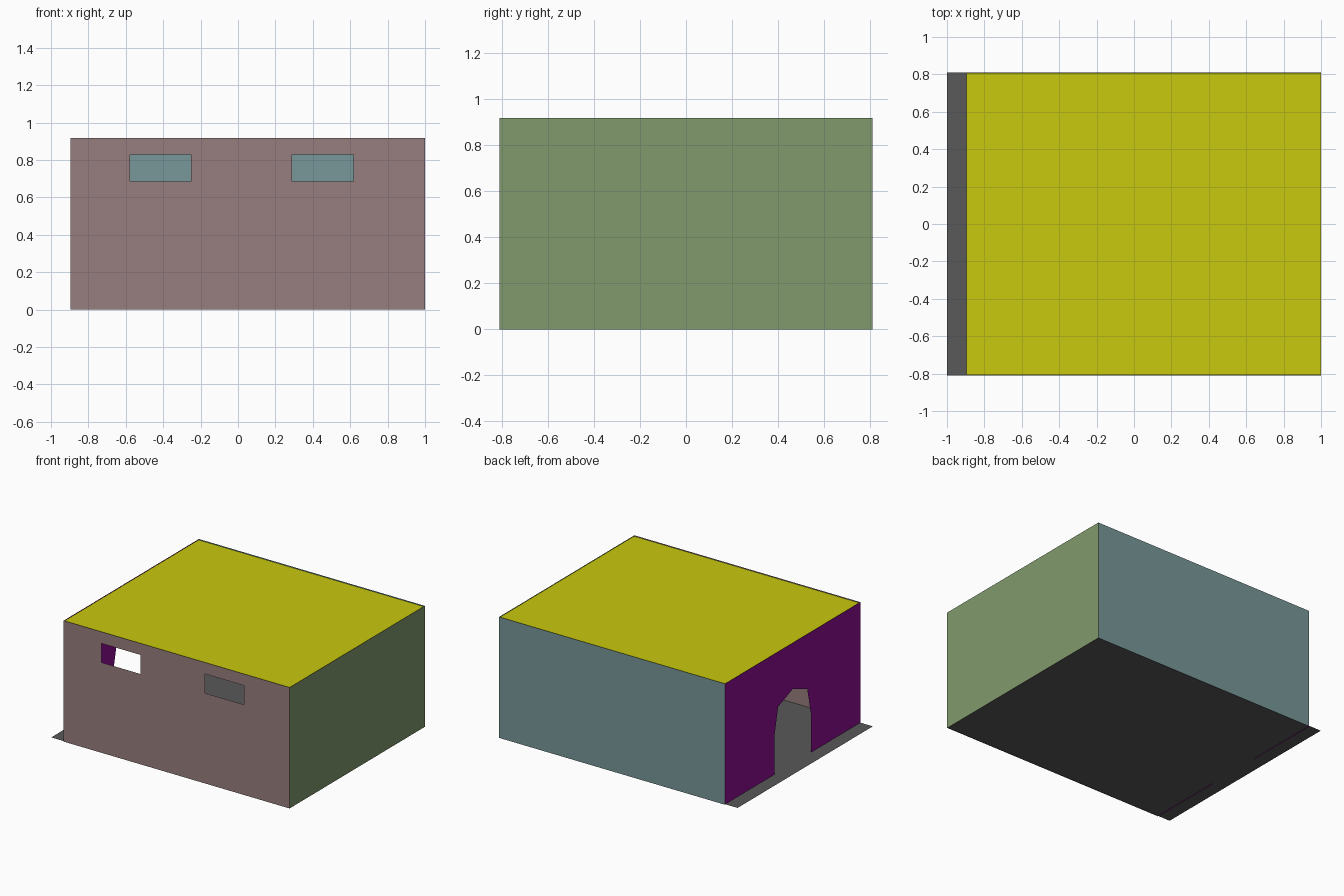
import bpy, bmesh
from mathutils import Vector

if "Cube" in bpy.data.objects:
    bpy.data.objects.remove(bpy.data.objects["Cube"])

LEFT, RIGHT, SIDE, TOP = -0.895, 1.0, 0.81, 0.918
FLOOR_Z, ROOF_Z = 0.004, 0.912


def panel(name, polys, color, outward):
    """Thin sheet made of flat polygons, all facing the outward direction."""
    bm = bmesh.new()
    for poly in polys:
        bm.faces.new([bm.verts.new(p) for p in poly])
    bmesh.ops.remove_doubles(bm, verts=bm.verts, dist=1e-5)
    bm.normal_update()
    for f in bm.faces:
        if f.normal.dot(Vector(outward)) < 0:
            f.normal_flip()
    mesh = bpy.data.meshes.new(name)
    bm.to_mesh(mesh)
    bm.free()
    mat = bpy.data.materials.new(name + "_paint")
    mat.diffuse_color = (*color, 1)
    mat.use_nodes = True
    mat.node_tree.nodes["Principled BSDF"].inputs["Base Color"].default_value = mat.diffuse_color
    mesh.materials.append(mat)
    obj = bpy.data.objects.new(name, mesh)
    bpy.context.collection.objects.link(obj)


def flat(x0, x1, y, z):
    return [(x0, -y, z), (x1, -y, z), (x1, y, z), (x0, y, z)]


# Floor (projects past the door as a step) and roof set just below the wall tops
panel("floor", [flat(-1, 1, SIDE, FLOOR_Z)], (0.1, 0.1, 0.1), (0, 0, 1))
panel("roof", [flat(LEFT, RIGHT, SIDE - 0.004, ROOF_Z)], (0.58, 0.58, 0.004), (0, 0, 1))

# Front wall: grid of cells with the two window cells left open
xs = [LEFT, -0.578, -0.25, 0.29, 0.617, RIGHT]
zs = [0, 0.685, 0.83, TOP]
cells = []
for i in range(5):
    for k in range(3):
        if k == 1 and i in (1, 3):
            continue
        a, b, c, d = xs[i], xs[i + 1], zs[k], zs[k + 1]
        cells.append([(a, -SIDE, c), (b, -SIDE, c), (b, -SIDE, d), (a, -SIDE, d)])
panel("front_wall", cells, (0.31, 0.21, 0.21), (0, -1, 0))

# Plain back and right walls
panel("back_wall", [[(LEFT, SIDE, 0), (RIGHT, SIDE, 0), (RIGHT, SIDE, TOP), (LEFT, SIDE, TOP)]],
      (0.19, 0.31, 0.32), (0, 1, 0))
panel("right_wall", [[(RIGHT, -SIDE, 0), (RIGHT, SIDE, 0), (RIGHT, SIDE, TOP), (RIGHT, -SIDE, TOP)]],
      (0.22, 0.32, 0.155), (1, 0, 0))

# Left wall: two mirrored halves around the faceted arched doorway
half = [(0, 0.568), (0.175, 0.5), (0.22, 0.29), (0.22, 0), (SIDE, 0), (SIDE, TOP), (0, TOP)]
panel("door_wall", [[(LEFT, s * y, z) for y, z in half] for s in (1, -1)],
      (0.26, 0.004, 0.28), (-1, 0, 0))
